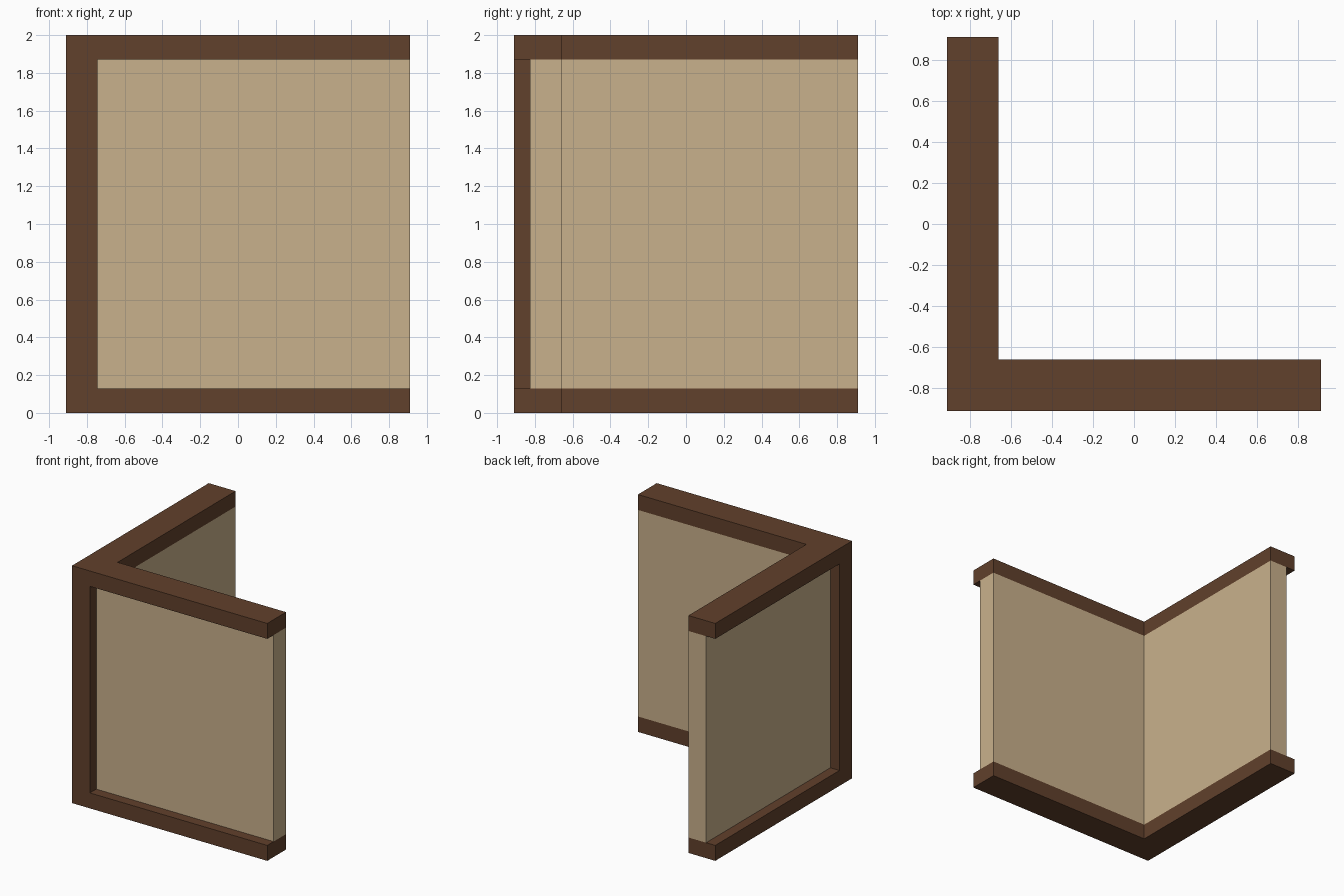
import bpy, bmesh

if "Cube" in bpy.data.objects:
    bpy.data.objects.remove(bpy.data.objects["Cube"])

E = 0.91        # outer half width
POST = -0.743   # inner side of the corner post
OUT = -0.825    # recessed outer face of the panels
INN = -0.66     # inner face of the walls
RAIL = 0.13     # rail height
TOP = 2.0


def material(name, rgb):
    m = bpy.data.materials.new(name)
    m.diffuse_color = (*rgb, 1)
    m.use_nodes = True
    m.node_tree.nodes["Principled BSDF"].inputs["Base Color"].default_value = m.diffuse_color
    return m


wood = material("dark_wood", (0.120, 0.052, 0.025))
plaster = material("tan_plaster", (0.584, 0.440, 0.262))


def prism(name, profile, z0, z1, mat):
    """Extrude a floor-plan profile from z0 up to z1."""
    bm = bmesh.new()
    face = bm.faces.new([bm.verts.new((x, y, z0)) for x, y in profile])
    ext = bmesh.ops.extrude_face_region(bm, geom=[face])
    verts = [v for v in ext["geom"] if isinstance(v, bmesh.types.BMVert)]
    bmesh.ops.translate(bm, verts=verts, vec=(0, 0, z1 - z0))
    bmesh.ops.recalc_face_normals(bm, faces=bm.faces)
    me = bpy.data.meshes.new(name)
    bm.to_mesh(me)
    bm.free()
    me.materials.append(mat)
    ob = bpy.data.objects.new(name, me)
    bpy.context.collection.objects.link(ob)
    return ob


def swap(points):
    """Mirror a plan across the corner diagonal."""
    return [(y, x) for x, y in points]


# Corner post, full height
prism("corner_post", [(-E, -E), (POST, -E), (POST, POST), (-E, POST)], 0, TOP, wood)

# Mitred rails along both walls, bottom and top
rail = [(POST, -E), (E, -E), (E, INN), (INN, INN), (POST, POST)]
for level, z in (("bottom", 0), ("top", TOP - RAIL)):
    prism(level + "_rail_front", rail, z, z + RAIL, wood)
    prism(level + "_rail_left", swap(rail), z, z + RAIL, wood)

# L-shaped wall panel, flush with the rails inside and recessed outside
half = [(POST, POST), (POST, OUT), (E, OUT), (E, INN), (INN, INN)]
panel = half + swap(half)[1:4][::-1]
prism("wall_panel", panel, RAIL, TOP - RAIL, plaster)
